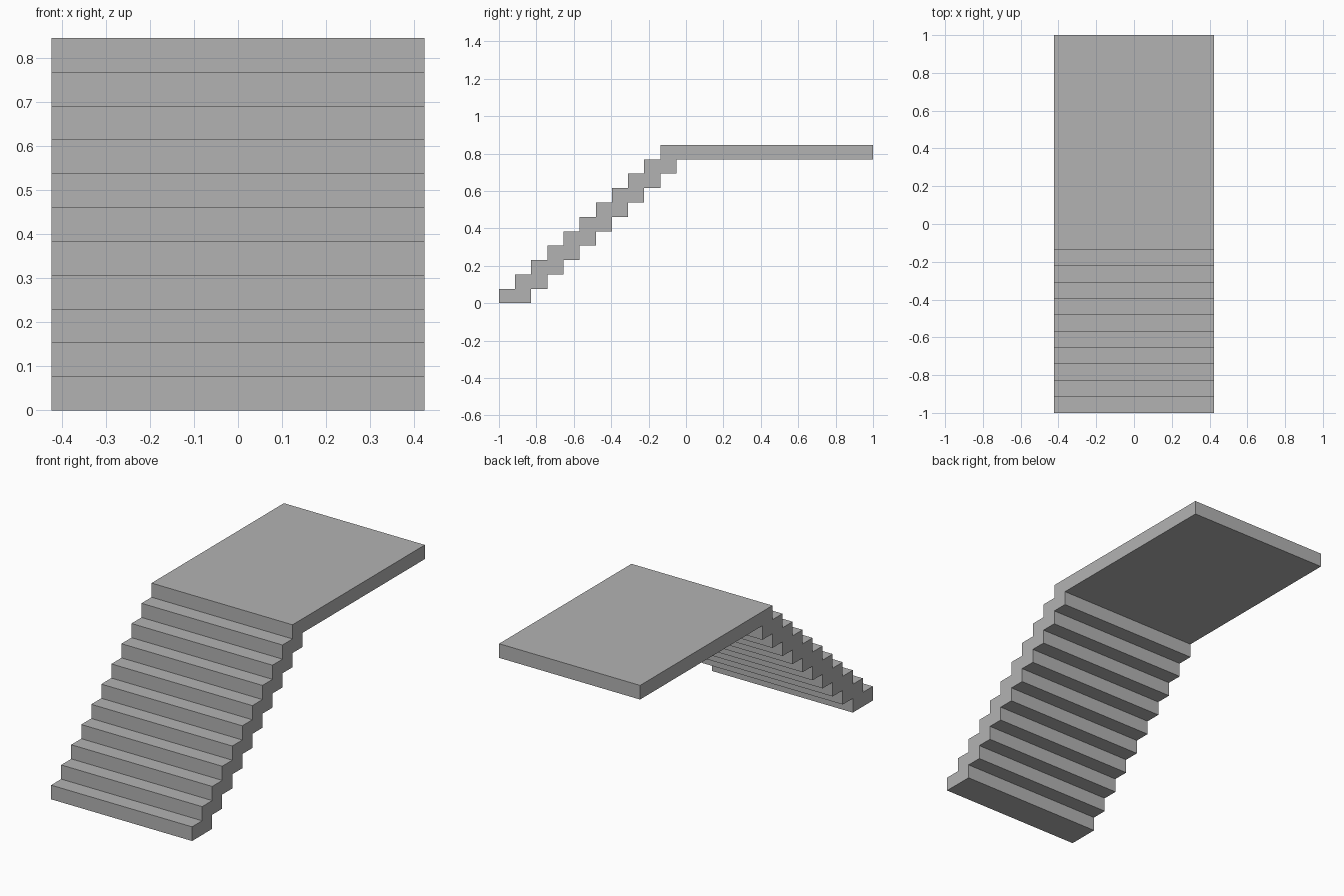
import bpy
import bmesh

cube = bpy.data.objects.get("Cube")
if cube:
    bpy.data.objects.remove(cube, do_unlink=True)

STEPS = 10            # treads below the landing
HEIGHT = 0.846
RISE = HEIGHT / (STEPS + 1)
RUN = 0.0863
HALF_WIDTH = 0.424
FRONT, BACK = -1.0, 1.0

# Concrete material
concrete = bpy.data.materials.new("concrete_grey")
concrete.use_nodes = True
grey = (0.45, 0.45, 0.45, 1)
concrete.diffuse_color = grey
concrete.node_tree.nodes["Principled BSDF"].inputs["Base Color"].default_value = grey

# Side profile: treads and risers going up, the landing, then the stepped underside
profile = []
for i in range(STEPS + 1):
    y = FRONT + i * RUN
    profile += [(y, i * RISE), (y, (i + 1) * RISE)]
profile += [(BACK, HEIGHT), (BACK, HEIGHT - RISE)]
for i in reversed(range(STEPS)):
    y = FRONT + (i + 2) * RUN
    profile += [(y, (i + 1) * RISE), (y, i * RISE)]

# Extrude the profile across the width
bm = bmesh.new()
side = bm.faces.new([bm.verts.new((-HALF_WIDTH, y, z)) for y, z in profile])
result = bmesh.ops.extrude_face_region(bm, geom=[side], use_keep_orig=True)
moved = [g for g in result["geom"] if isinstance(g, bmesh.types.BMVert)]
bmesh.ops.translate(bm, verts=moved, vec=(2 * HALF_WIDTH, 0, 0))
bmesh.ops.recalc_face_normals(bm, faces=bm.faces)

mesh = bpy.data.meshes.new("stairs_with_landing")
bm.to_mesh(mesh)
bm.free()
mesh.materials.append(concrete)
stairs = bpy.data.objects.new("stairs_with_landing", mesh)
bpy.context.collection.objects.link(stairs)
